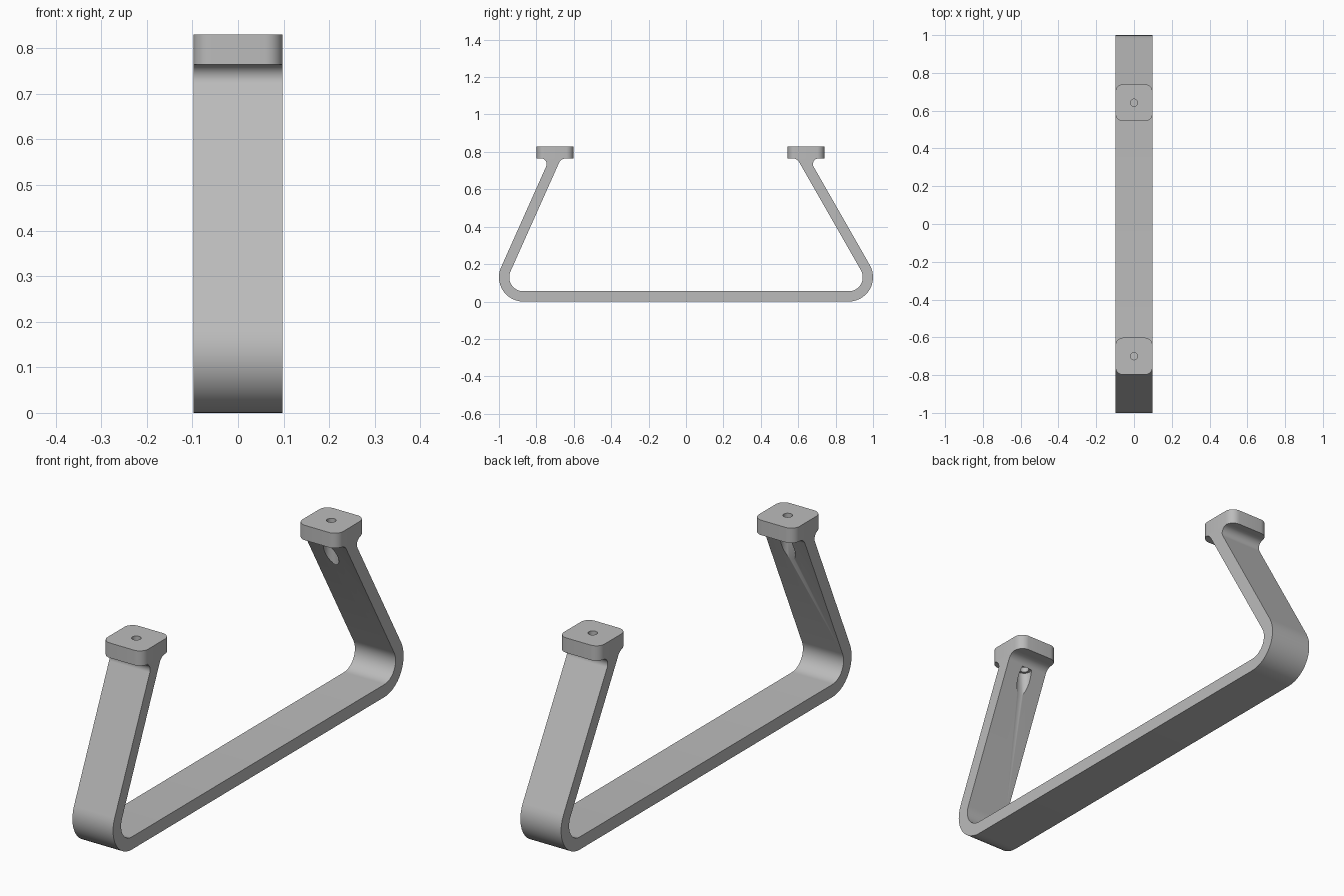
import bpy, bmesh, math
from mathutils import Vector

HALF_W = 0.098       # half width of strap and pads
T = 0.055            # strap thickness
R = 0.13             # outer bend radius
PAD_Z, TOP_Z = 0.765, 0.83
# side sign, arm slope (dy/dz), pad centre along y
ARMS = [(-1, 0.447, -0.70), (1, 0.571, 0.642)]

cube = bpy.data.objects.get("Cube")
if cube:
    bpy.data.objects.remove(cube, do_unlink=True)

grey = bpy.data.materials.new("satin_grey")
grey.use_nodes = True
grey.diffuse_color = (0.5, 0.5, 0.5, 1)
grey.node_tree.nodes["Principled BSDF"].inputs["Base Color"].default_value = (0.5, 0.5, 0.5, 1)


def fillet(a, p, b, r, n=14):
    """Arc of radius r rounding the corner p between a and b."""
    a, p, b = Vector(a), Vector(p), Vector(b)
    u, v = (a - p).normalized(), (b - p).normalized()
    half = u.angle(v) / 2
    centre = p + (u + v).normalized() * (r / math.sin(half))
    start = p + u * (r / math.tan(half)) - centre
    end = p + v * (r / math.tan(half)) - centre
    sweep = start.angle(end)
    return [centre + (start * math.sin((1 - i / n) * sweep)
                      + end * math.sin(i / n * sweep)) / math.sin(sweep)
            for i in range(n + 1)]


def extrude(name, points, offset):
    """Solid made from a flat outline pushed along offset."""
    bm = bmesh.new()
    face = bm.faces.new([bm.verts.new(p) for p in points])
    result = bmesh.ops.extrude_face_region(bm, geom=[face], use_keep_orig=True)
    moved = [g for g in result["geom"] if isinstance(g, bmesh.types.BMVert)]
    bmesh.ops.translate(bm, vec=offset, verts=moved)
    bmesh.ops.recalc_face_normals(bm, faces=bm.faces)
    mesh = bpy.data.meshes.new(name)
    bm.to_mesh(mesh)
    bm.free()
    mesh.materials.append(grey)
    obj = bpy.data.objects.new(name, mesh)
    bpy.context.collection.objects.link(obj)
    return obj


def cylinder(name, y, radius, z0, z1, n=32):
    ring = [(radius * math.cos(math.tau * i / n), y + radius * math.sin(math.tau * i / n), z0)
            for i in range(n)]
    return extrude(name, ring, (0, 0, z1 - z0))


def activate(obj):
    bpy.ops.object.select_all(action="DESELECT")
    obj.select_set(True)
    bpy.context.view_layer.objects.active = obj


def cut(obj, cutter):
    activate(obj)
    mod = obj.modifiers.new("cut", "BOOLEAN")
    mod.operation, mod.solver, mod.object = "DIFFERENCE", "EXACT", cutter
    bpy.ops.object.modifier_apply(modifier=mod.name)


def arm_outline(s, k, pad_y):
    """Outer and inner edge of one bent arm, with flares under the pad."""
    c = math.hypot(1, k)

    def line(radius, z):
        return (s * (R_CENTRE + radius * c - k * (z - R)), z)

    out_top, out_low = line(R, PAD_Z), line(R, 0)
    in_top, in_low = line(R - T, PAD_Z), line(R - T, T)
    outer = fillet((s * 2, PAD_Z), out_top, out_low, 0.03) + fillet(out_top, out_low, (0, 0), R)
    inner = fillet((0, T), in_low, in_top, R - T) + fillet(in_low, in_top, (0, PAD_Z), 0.04)
    return outer, inner


R_CENTRE = 1 - R

# Bent strap: base, two leaning arms and their flares as one profile
(front_out, front_in), (back_out, back_in) = [arm_outline(*a) for a in ARMS]
profile = front_out + back_out[::-1] + back_in[::-1] + front_in
strap = extrude("bent_strap", [(-HALF_W, p.x, p.y) for p in profile], (2 * HALF_W, 0, 0))
parts = [strap]

# Rounded mounting pads, screw holes and screw head pockets
for (s, k, y), label in zip(ARMS, ("front", "back")):
    h = HALF_W
    corners = [(-h, -h), (h, -h), (h, h), (-h, h)]
    outline = []
    for i in range(4):
        outline += fillet(corners[i - 1], corners[i], corners[(i + 1) % 4], 0.04, 8)
    pad = extrude(label + "_mounting_pad", [(p.x, y + p.y, PAD_Z) for p in outline],
                  (0, 0, TOP_Z - PAD_Z))
    parts.append(pad)

    hole = cylinder("screw_hole_cutter", y, 0.019, 0.68, 0.9)
    pocket = cylinder("screw_pocket_cutter", y, 0.03, 0.5, 0.735)
    cut(pad, hole)
    cut(strap, hole)
    cut(strap, pocket)
    for cutter in (hole, pocket):
        bpy.data.objects.remove(cutter, do_unlink=True)

for part in parts:
    activate(part)
    bpy.ops.object.shade_smooth_by_angle(angle=math.radians(30))
